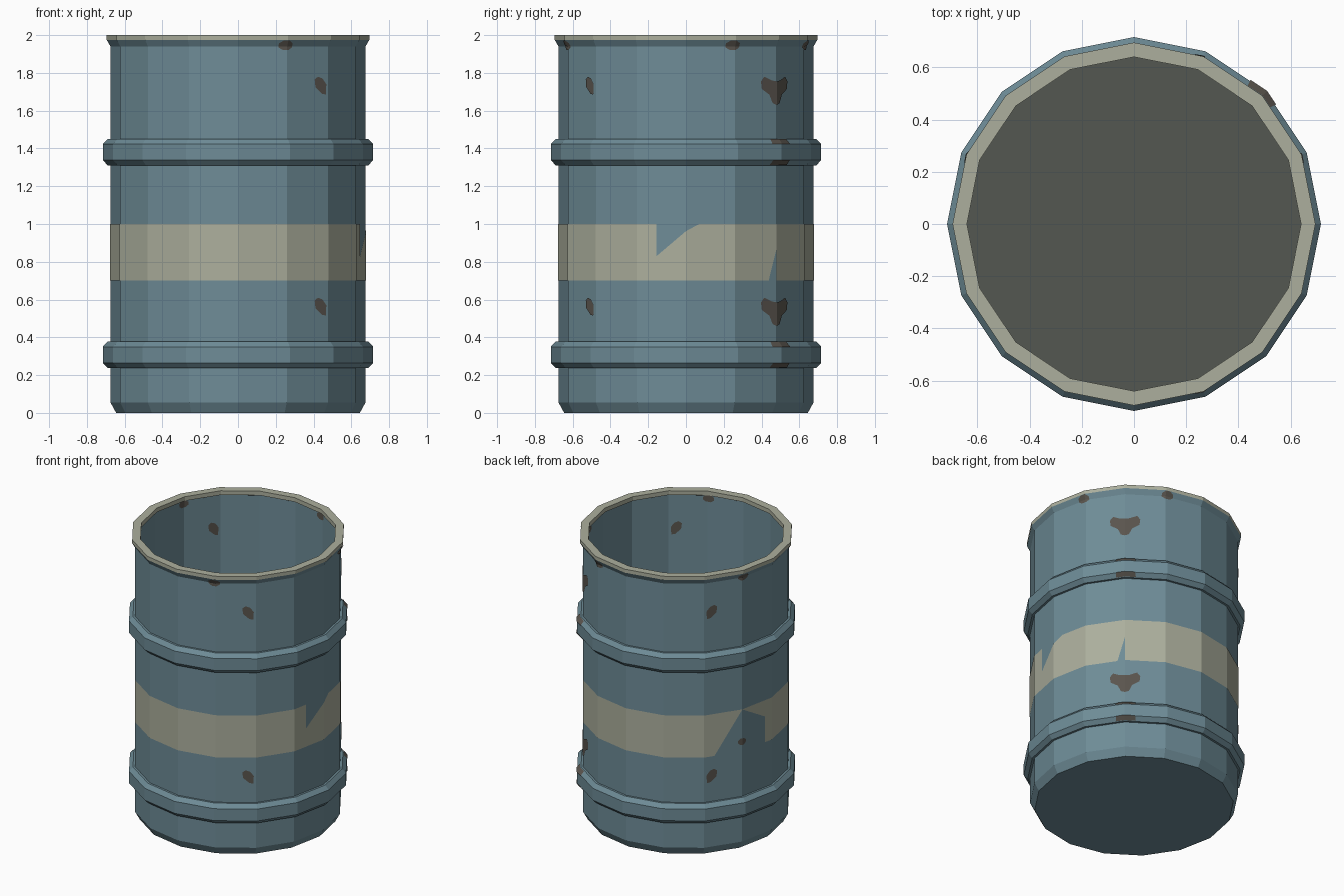
import bpy, bmesh, math
from mathutils import Vector

if "Cube" in bpy.data.objects:
    bpy.data.objects.remove(bpy.data.objects["Cube"])

N = 16  # sides; "u" below counts sides around the barrel, u = 0 at +x


def material(name, rgb):
    lin = [((c / 255 + 0.055) / 1.055) ** 2.4 for c in rgb]
    m = bpy.data.materials.new(name)
    m.diffuse_color = (*lin, 1)
    m.use_nodes = True
    m.node_tree.nodes["Principled BSDF"].inputs["Base Color"].default_value = m.diffuse_color
    return m


BLUE = material("blue_paint", (110, 140, 151))
CREAM = material("cream_paint", (172, 175, 157))
RUST = material("rust", (90, 85, 78))
DARK = material("dark_floor", (84, 87, 81))


def finish(name, bm, mats):
    me = bpy.data.meshes.new(name)
    bm.to_mesh(me)
    bm.free()
    for m in mats:
        me.materials.append(m)
    ob = bpy.data.objects.new(name, me)
    bpy.context.collection.objects.link(ob)
    return ob


def on_facet(u, r, z):
    """Point on the flat-sided barrel wall."""
    k = math.floor(u + 1e-6)
    f = u - k
    a, b = (2 * math.pi * i / N for i in (k, k + 1))
    return Vector((r * (math.cos(a) * (1 - f) + math.cos(b) * f),
                   r * (math.sin(a) * (1 - f) + math.sin(b) * f), z))


def lathe(name, profile, mats, rule=None, ring=False):
    bm = bmesh.new()
    rows = [[bm.verts.new(on_facet(i, r, z)) for i in range(N)] for r, z in profile]
    pairs = list(zip(rows, rows[1:]))
    if ring:
        pairs.append((rows[-1], rows[0]))
    for s, (a, b) in enumerate(pairs):
        for i in range(N):
            j = (i + 1) % N
            f = bm.faces.new((a[i], a[j], b[j], b[i]))
            f.material_index = rule(s) if rule else 0
    if not ring:
        bm.faces.new(rows[0][::-1])
        bm.faces.new(rows[-1]).material_index = len(mats) - 1
    bmesh.ops.recalc_face_normals(bm, faces=bm.faces)
    return finish(name, bm, mats)


# Hollow shell: outside, flared rim, inside wall, floor
shell = [(.645, 0), (.675, .055), (.675, 1.94), (.695, 1.975), (.695, 2),
         (.64, 2), (.64, 1.97), (.65, 1.965), (.65, .05)]
lathe("barrel_shell", shell, [BLUE, CREAM, DARK], lambda s: 1 if 3 <= s <= 6 else 0)

# Two raised hoops
HOOP = [(.69, .238), (.716, .265), (.716, .35), (.69, .378)]
for name, dz in (("lower_hoop", 0), ("upper_hoop", 1.073)):
    lathe(name, [(.66, .238 + dz)] + [(r, z + dz) for r, z in HOOP] + [(.66, .378 + dz)],
          [BLUE], ring=True)

# Outer radius by height, for laying painted patches on the surface
OUTER = [(.645, 0), (.675, .055), (.675, .237)] + HOOP + [(.675, .379), (.675, 1.31)] \
    + [(r, z + 1.073) for r, z in HOOP] + [(.675, 1.452), (.675, 1.94), (.695, 1.975)]


def outer_radius(z):
    for (r0, z0), (r1, z1) in zip(OUTER, OUTER[1:]):
        if z <= z1:
            return r0 + (r1 - r0) * (z - z0) / (z1 - z0)
    return OUTER[-1][0]


def patches(name, polys, mat, lift, inside=False):
    """Flat (u, z) outlines, cut at the barrel's edges and folded onto the wall."""
    bm = bmesh.new()
    for p in polys:
        bm.faces.new([bm.verts.new((u, z, 0)) for u, z in p])
    bm.normal_update()
    for f in bm.faces:
        if (f.normal.z < 0) != inside:
            f.normal_flip()
    cuts = [((k, 0, 0), (1, 0, 0)) for k in range(-4, 13)] + [((0, 1.94, 0), (0, 1, 0))]
    for co, no in cuts:
        bmesh.ops.bisect_plane(bm, geom=bm.verts[:] + bm.edges[:] + bm.faces[:],
                               plane_co=co, plane_no=no, dist=1e-5)
    bmesh.ops.triangulate(bm, faces=bm.faces)
    for v in bm.verts:
        u, z = v.co.x, v.co.y
        v.co = on_facet(u, .65 - lift if inside else outer_radius(z) + lift, z)
    return finish(name, bm, [mat])


# Chipped cream stripe: (u0, u1, low0, low1, high0, high1)
L, H = .7, 1.0
stripe = [(-4, -.6, L, L, H, H), (-.6, 0, L, L, .83, .962), (0, .27, L, L, .962, H),
          (.27, 1.81, L, L, H, H), (1.81, 2, L, .87, H, H), (2, 6.27, L, L, H, H),
          (6.27, 7, L, H - .001, H, H), (7, 7.76, H - .001, .885, H, H),
          (7.76, 12, L, L, H, H)]
patches("cream_stripe", [[(a, l0), (b, l1), (b, h1), (a, h0)]
                         for a, b, l0, l1, h0, h1 in stripe], CREAM, .003)


# Rust patches, mirrored about u = 2 (the back right corner)
def blob(u, z, ru, rz):
    return [(u + ru * math.cos(t * math.pi / 4 + .4), z + rz * math.sin(t * math.pi / 4 + .4))
            for t in range(8)]


def mirror(p):
    return [(4 - u, z) for u, z in p]


chip = [(-.13, .035), (-.05, .05), (.06, .04), (.15, .01), (.14, -.045), (.04, -.04), (-.11, -.005)]
half = [(0, -.085), (.1, -.075), (.18, -.03), (.36, 0), (.38, .04), (.3, .065), (.12, .045), (0, .04)]
wall = []
for dz in (0, -1.17):
    c = [(u - 2.21, z + 1.73 + dz) for u, z in chip]
    h = [(u + 2, z + 1.715 + dz) for u, z in half]
    wall += [c, mirror(c), h, mirror(h)]
rim = [blob(-3.03, 1.946, .16, .027), blob(.95, 1.946, .16, .027)]
rim += [mirror(p) for p in rim]
hoops = [[(1.78, z0 + d), (2.27, z0 + d), (2.25, z1 + d), (1.8, z1 + d)]
         for d in (0, 1.073) for z0, z1 in ((.24, .265), (.35, .377))]
patches("rust_outside", wall + rim + hoops + [blob(7.0, .77, .12, .025)], RUST, .005)
patches("rust_inside", wall + rim, RUST, .003, inside=True)
